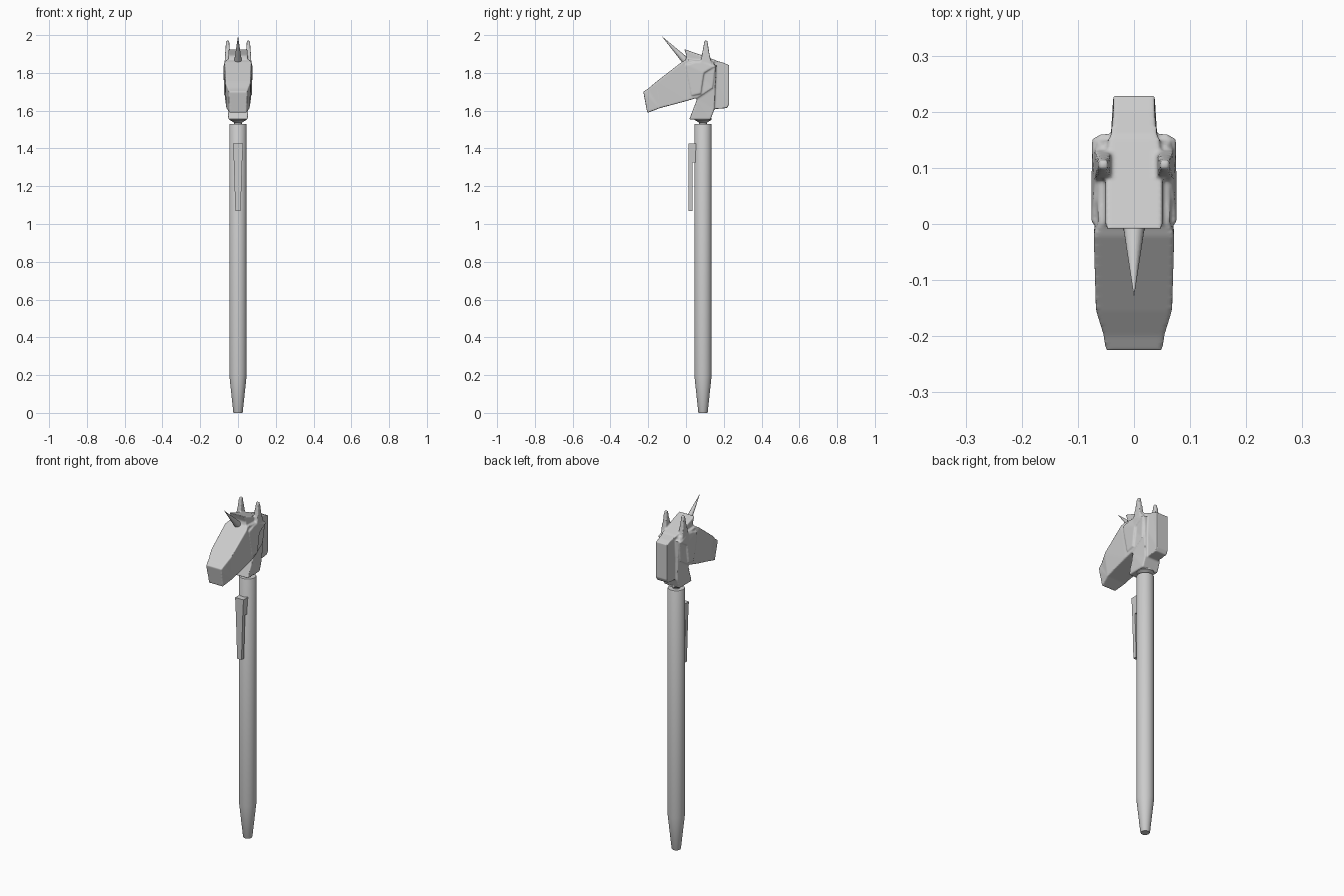
import bpy, bmesh, math
from mathutils import Vector

if "Cube" in bpy.data.objects:
    bpy.data.objects.remove(bpy.data.objects["Cube"])

PEN_Y = 0.09


def slab(bm, pts, cx=0.0):
    """Solid from a side profile of (y, z, half width), centred on cx."""
    left = [bm.verts.new((cx - w, y, z)) for y, z, w in pts]
    right = [bm.verts.new((cx + w, y, z)) for y, z, w in pts]
    n = len(pts)
    faces = [bm.faces.new(left), bm.faces.new(right[::-1])]
    for i in range(n):
        j = (i + 1) % n
        faces.append(bm.faces.new((left[j], left[i], right[i], right[j])))
    bmesh.ops.recalc_face_normals(bm, faces=faces)
    bmesh.ops.triangulate(bm, faces=[f for f in faces if len(f.verts) > 4])


def finish(name, bm, smooth=True):
    me = bpy.data.meshes.new(name)
    bm.to_mesh(me)
    bm.free()
    ob = bpy.data.objects.new(name, me)
    bpy.context.collection.objects.link(ob)
    if smooth:
        bpy.ops.object.select_all(action='DESELECT')
        ob.select_set(True)
        bpy.context.view_layer.objects.active = ob
        bpy.ops.object.shade_smooth_by_angle(angle=math.radians(35))
    return ob


def lathe(name, pts, segs=48):
    """Closed turned part around the pen axis from (radius, z)."""
    bm = bmesh.new()
    rings = [[bm.verts.new((r * math.cos(2 * math.pi * k / segs),
                            PEN_Y + r * math.sin(2 * math.pi * k / segs), z))
              for k in range(segs)] for r, z in pts]
    for a, b in zip(rings, rings[1:]):
        for k in range(segs):
            m = (k + 1) % segs
            bm.faces.new((a[k], a[m], b[m], b[k]))
    bm.faces.new(rings[0][::-1])
    bm.faces.new(rings[-1])
    return finish(name, bm)


# Pen body with tapered tip, and the stem below the head
lathe("pen_body", [(0.023, 0), (0.025, 0.004), (0.046, 0.2), (0.046, 1.526), (0.044, 1.53)])
lathe("head_stem", [(0.02, 1.525), (0.02, 1.535), (0.03, 1.543), (0.045, 1.55), (0.045, 1.56)])

# Pocket clip, tapering downward, with a foot joining the body
bm = bmesh.new()
slab(bm, [(0.012, 1.07, 0.014), (0.034, 1.07, 0.014), (0.034, 1.325, 0.022),
          (0.055, 1.325, 0.022), (0.055, 1.425, 0.027), (0.012, 1.425, 0.027),
          (0.012, 1.325, 0.022)])
finish("clip", bm, smooth=False)

# Animal head: overlapping slabs fused into one sculpted surface
bm = bmesh.new()
face = [(-0.226, 1.70, 0.050), (-0.205, 1.588, 0.045), (-0.14, 1.613, 0.062),
        (0.01, 1.653, 0.068), (0.06, 1.668, 0.066), (0.14, 1.72, 0.064),
        (0.155, 1.835, 0.070), (0.14, 1.862, 0.060), (0.0, 1.87, 0.064),
        (-0.022, 1.858, 0.072), (-0.155, 1.755, 0.068), (-0.20, 1.717, 0.054)]
neck = [(0.017, 1.553, 0.051), (0.130, 1.553, 0.051), (0.150, 1.606, 0.050),
        (0.160, 1.84, 0.062), (0.06, 1.84, 0.062), (0.058, 1.66, 0.058)]
mane = [(0.10, 1.604, 0.036), (0.218, 1.614, 0.036), (0.228, 1.635, 0.037),
        (0.228, 1.84, 0.037), (0.20, 1.853, 0.037), (0.145, 1.869, 0.045),
        (0.10, 1.86, 0.045)]
forelock = [(-0.01, 1.926, 0.051), (0.004, 1.89, 0.051), (-0.01, 1.84, 0.051),
            (0.14, 1.83, 0.051), (0.155, 1.868, 0.045), (0.07, 1.898, 0.051)]
cheek = [(0.0, 1.845, 0.076), (0.07, 1.86, 0.070), (0.155, 1.836, 0.076),
         (0.095, 1.80, 0.076), (0.078, 1.69, 0.075), (0.03, 1.68, 0.074)]
ear = [(0.075, 1.85, 0.016), (0.135, 1.85, 0.016), (0.124, 1.90, 0.013),
       (0.113, 1.971, 0.008), (0.098, 1.971, 0.008), (0.086, 1.905, 0.013)]
for part in (face, neck, mane, forelock, cheek):
    slab(bm, part)
for side in (-1, 1):
    slab(bm, ear, side * 0.055)
head = finish("head", bm, smooth=False)
rem = head.modifiers.new("fuse", 'REMESH')
rem.mode = 'VOXEL'
rem.voxel_size = 0.004
rem.use_smooth_shade = True
sm = head.modifiers.new("soften", 'SMOOTH')
sm.factor = 0.5
sm.iterations = 5

# Horn leaning forward from the forehead
base, tip = Vector((0, 0.0, 1.862)), Vector((0, -0.127, 1.993))
axis = tip - base
bm = bmesh.new()
bmesh.ops.create_cone(bm, cap_ends=True, segments=24, radius1=0.02, radius2=0.0005,
                      depth=axis.length)
bm.transform(axis.to_track_quat('Z', 'Y').to_matrix().to_4x4())
bmesh.ops.translate(bm, vec=(base + tip) / 2, verts=bm.verts)
finish("horn", bm)
